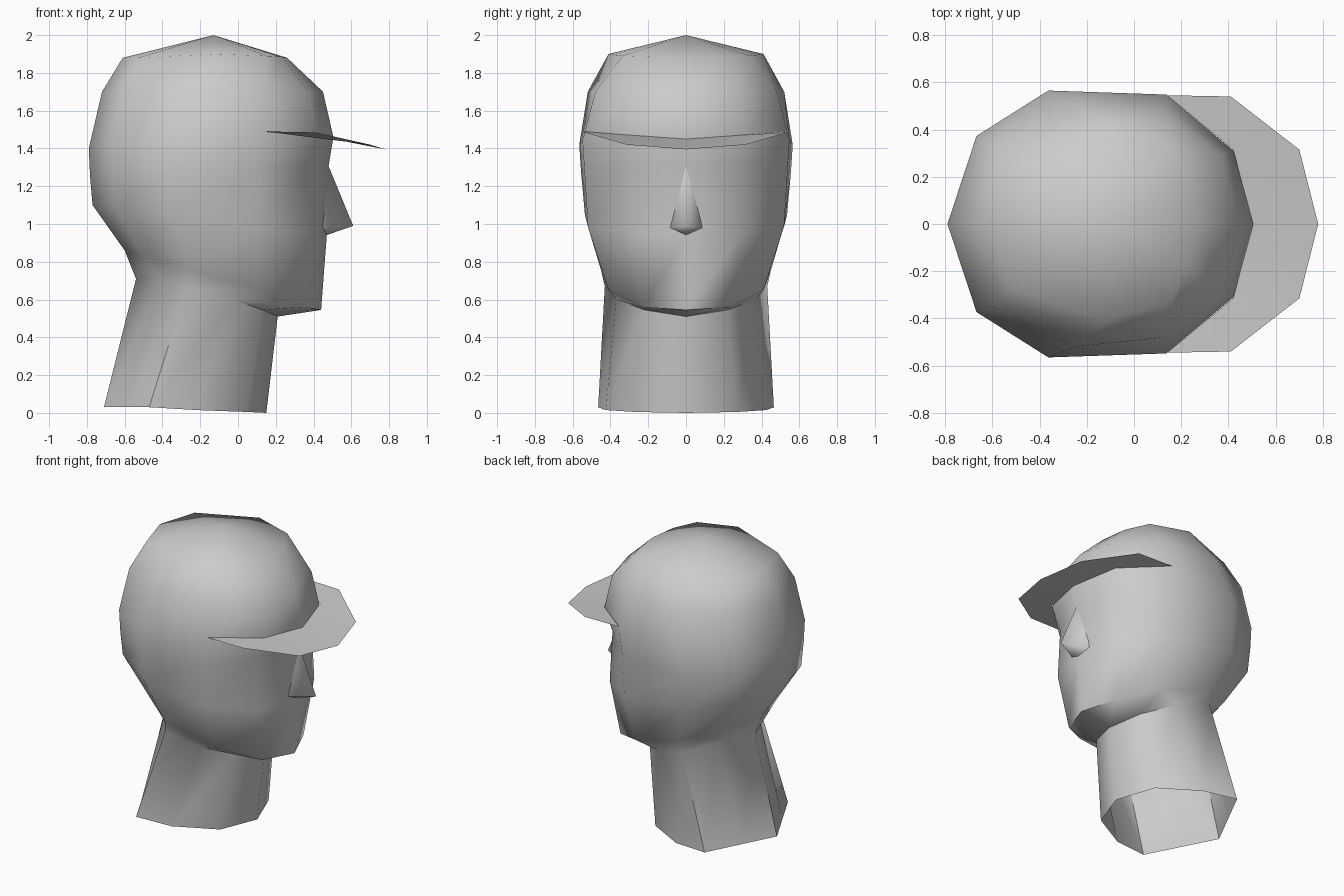
import bpy, bmesh

if "Cube" in bpy.data.objects:
    bpy.data.objects.remove(bpy.data.objects["Cube"])


def make(name, build, angle):
    bm = bmesh.new()
    build(bm)
    bmesh.ops.recalc_face_normals(bm, faces=bm.faces[:])
    me = bpy.data.meshes.new(name)
    bm.to_mesh(me)
    bm.free()
    ob = bpy.data.objects.new(name, me)
    bpy.context.collection.objects.link(ob)
    bpy.ops.object.select_all(action='DESELECT')
    ob.select_set(True)
    bpy.context.view_layer.objects.active = ob
    bpy.ops.object.shade_smooth_by_angle(angle=angle)
    return ob


# Half of the ten-sided cross-section, front to back along one side
HALF = [(1, 0), (.87, .55), (.43, .97), (-.34, 1), (-.81, .66), (-1, 0)]

# Rings: back x, front x, half width, back z, front z, moved points
RINGS = [
    # open neck bottom
    (-.71, .15, .465, .03, .00, {1: (.05, .27, .005), 2: (-.22, .425, .015),
                                 3: (-.47, .465, .03), 4: (-.59, .232, .03)}),
    # neck top
    (-.54, .21, .43, .71, .51, {1: (.13, .22, .545), 2: (-.03, .37, .60),
                                3: (-.27, .43, .67), 4: (-.41, .23, .70)}),
    # jaw line
    (-.60, .44, .45, .86, .545, {1: (.35, .23, .56), 2: (.11, .41, .65)}),
    # cheeks
    (-.77, .47, .535, 1.10, .94, {}),
    # eyes
    (-.783, .48, .555, 1.25, 1.31, {1: (.36, .305, 1.31)}),
    # brow
    (-.79, .505, .565, 1.40, 1.46, {}),
    # crown
    (-.72, .45, .52, 1.70, 1.70, {2: (.13, .48, 1.70), 3: (-.25, .52, 1.70)}),
    # top
    (-.61, .26, .41, 1.88, 1.88, {1: (.23, .18, 1.885), 2: (.15, .335, 1.89),
                                  3: (-.12, .41, 1.90)}),
]


def mirrored(pts):
    return pts + [(x, -y, z) for x, y, z in pts[-2:0:-1]]


def head(bm):
    loops = []
    for xb, xf, w, zb, zf, moved in RINGS:
        half = [((xb + xf) / 2 + u * (xf - xb) / 2, v * w,
                 (zb + zf) / 2 + u * (zf - zb) / 2) for u, v in HALF]
        for i, p in moved.items():
            half[i] = p
        loops.append([bm.verts.new(p) for p in mirrored(half)])
    n = len(loops[0])
    for a, b in zip(loops, loops[1:]):
        for i in range(n):
            j = (i + 1) % n
            bm.faces.new((a[i], a[j], b[j], b[i]))
    apex = bm.verts.new((-.13, 0, 2.0))
    for i in range(n):
        bm.faces.new((loops[-1][i], loops[-1][(i + 1) % n], apex))


def nose(bm):
    bridge, tip, base, left, right = [bm.verts.new(p) for p in (
        (.478, 0, 1.31), (.61, 0, .99), (.465, 0, .94),
        (.435, .09, .98), (.435, -.09, .98))]
    for side in (left, right):
        bm.faces.new((bridge, tip, side))
        bm.faces.new((tip, base, side))


def visor(bm):
    # Thin sheet between the brow edge and the outer rim
    inner = [(.503, 0, 1.45), (.42, .315, 1.472), (.14, .545, 1.49)]
    outer = [(.78, 0, 1.395), (.70, .315, 1.42), (.41, .54, 1.485)]

    def full(pts):
        pts = [(x, -y, z) for x, y, z in pts[:0:-1]] + pts
        return [bm.verts.new(p) for p in pts]
    a, b = full(inner), full(outer)
    for i in range(4):
        bm.faces.new((a[i], a[i + 1], b[i + 1], b[i]))


make("head_and_neck", head, 0.9)
make("nose", nose, 3.0)
make("cap_visor", visor, 0.6)
